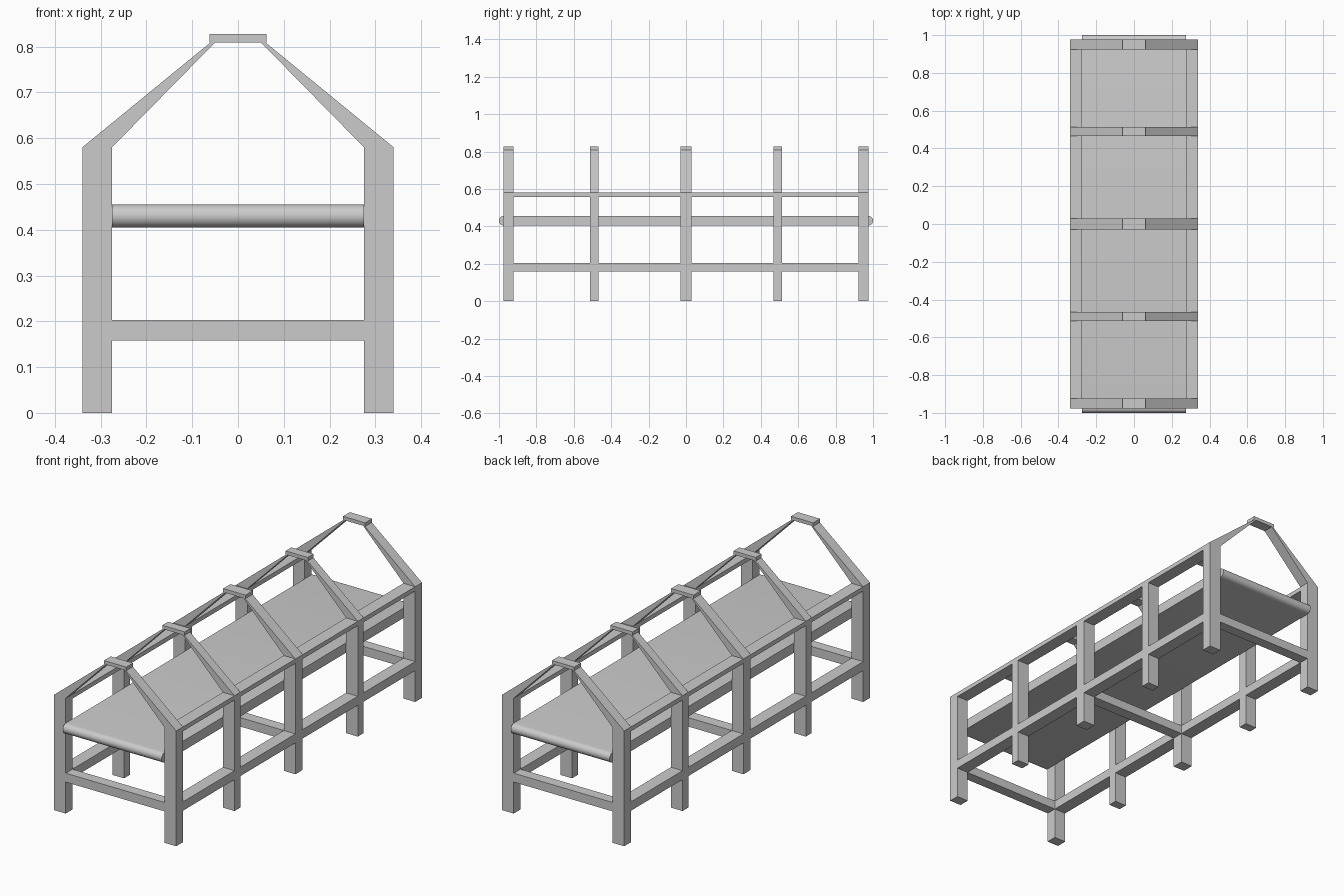
import bpy, bmesh, math

if "Cube" in bpy.data.objects:
    bpy.data.objects.remove(bpy.data.objects["Cube"])


def finish(name, bm):
    bmesh.ops.recalc_face_normals(bm, faces=bm.faces)
    me = bpy.data.meshes.new(name)
    bm.to_mesh(me)
    bm.free()
    ob = bpy.data.objects.new(name, me)
    bpy.context.collection.objects.link(ob)
    return ob


def prism(name, pts, axis, a, b):
    """Extrude a profile along x (pts = y,z) or y (pts = x,z) from a to b."""
    bm = bmesh.new()
    place = (lambda u, v, t: (t, u, v)) if axis == 'x' else (lambda u, v, t: (u, t, v))
    face = bm.faces.new([bm.verts.new(place(u, v, a)) for u, v in pts])
    new = bmesh.ops.extrude_face_region(bm, geom=[face])['geom']
    shift = place(0, 0, b - a)
    bmesh.ops.translate(bm, vec=shift, verts=[g for g in new if isinstance(g, bmesh.types.BMVert)])
    return finish(name, bm)


def box(name, x0, x1, y0, y1, z0, z1):
    return prism(name, [(x0, z0), (x1, z0), (x1, z1), (x0, z1)], 'y', y0, y1)


IN, OUT = 0.275, 0.34
frames = [(-0.95, 0.027), (-0.49, 0.023), (0, 0.029), (0.49, 0.023), (0.95, 0.027)]

# arched frames: post and rafter on each side, cap on top
for i, (y, h) in enumerate(frames):
    for s, side in ((-1, "left"), (1, "right")):
        post = [(IN, 0), (OUT, 0), (OUT, 0.58), (IN, 0.58)]
        rafter = [(IN, 0.58), (OUT, 0.58), (0.06, 0.809), (0.05, 0.809)]
        prism(f"{side}_post_{i}", [(s * x, z) for x, z in post], 'y', y - h, y + h)
        prism(f"{side}_rafter_{i}", [(s * x, z) for x, z in rafter], 'y', y - h, y + h)
    box(f"ridge_cap_{i}", -0.062, 0.062, y - h, y + h, 0.809, 0.827)

# side rails between neighbouring frames
for i in range(4):
    y0 = frames[i][0] + frames[i][1]
    y1 = frames[i + 1][0] - frames[i + 1][1]
    for s, side in ((-1, "left"), (1, "right")):
        a, b = sorted((s * IN, s * OUT))
        box(f"{side}_lower_rail_{i}", a, b, y0, y1, 0.158, 0.203)
        box(f"{side}_upper_rail_{i}", a, b, y0, y1, 0.558, 0.58)

# cross bars on the end and middle frames
for i in (0, 2, 4):
    y, h = frames[i]
    box(f"cross_bar_{i}", -IN, IN, y - h, y + h, 0.158, 0.203)

# conveyor belt with rounded ends
r, n, profile = 0.025, 12, []
for s in (1, -1):
    for k in range(n + 1):
        t = -math.pi / 2 + math.pi * k / n
        profile.append((s * (1 - r + r * math.cos(t)), 0.43 + s * r * math.sin(t)))
belt = prism("belt", profile, 'x', -IN, IN)
bpy.context.view_layer.objects.active = belt
belt.select_set(True)
bpy.ops.object.shade_smooth_by_angle(angle=math.radians(30))
